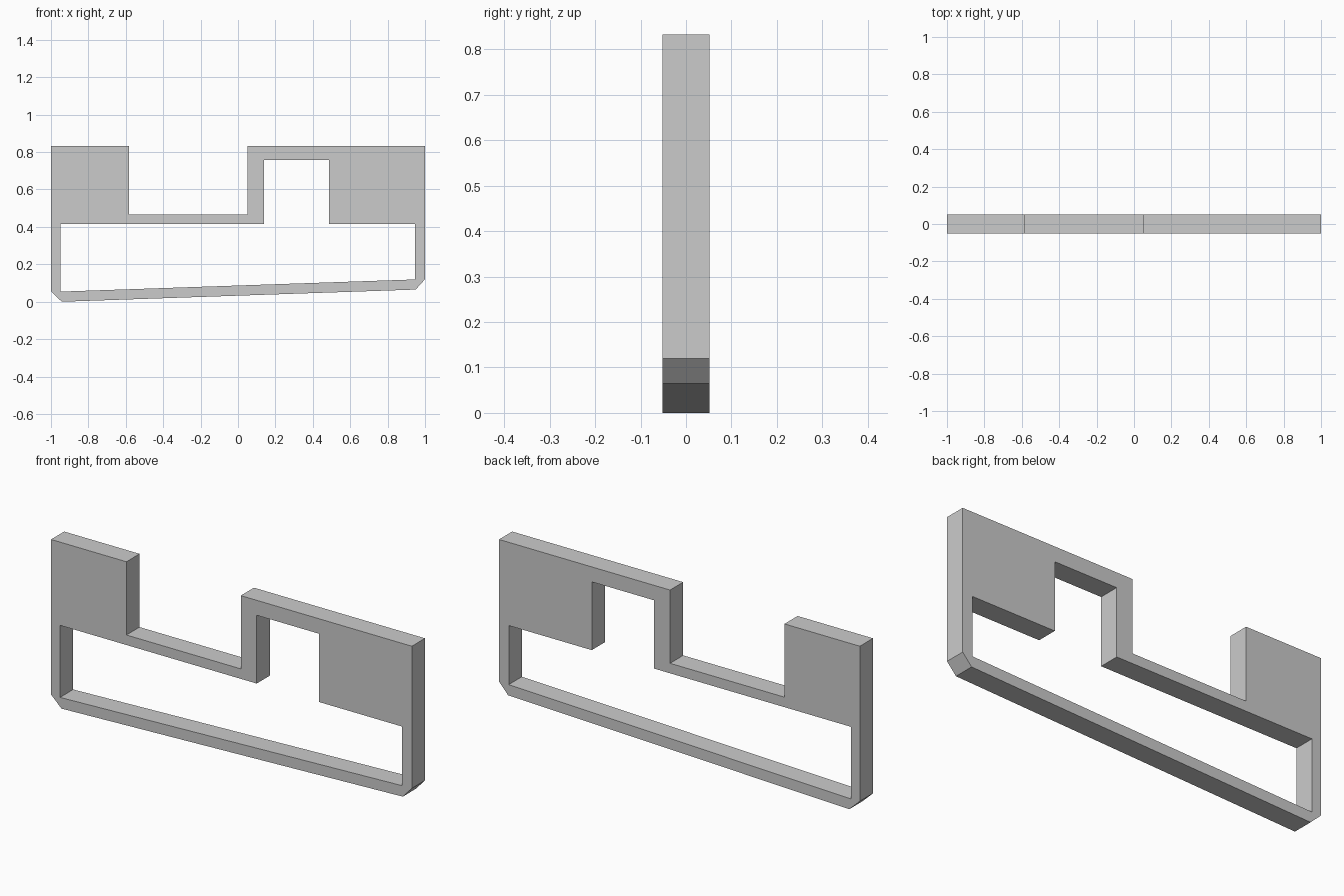
import bpy
from math import radians

cube = bpy.data.objects.get("Cube")
if cube:
    bpy.data.objects.remove(cube, do_unlink=True)

# Plain grey material
grey = bpy.data.materials.new("light grey")
grey.use_nodes = True
colour = (0.6, 0.6, 0.6, 1)
grey.diffuse_color = colour
grey.node_tree.nodes["Principled BSDF"].inputs["Base Color"].default_value = colour

HALF_DEPTH = 0.052

# Outer outline: two tall blocks, a notch between them, a sloping chamfered base
outline = [(-1, 0.832), (-0.582, 0.832), (-0.582, 0.465), (0.052, 0.465),
           (0.052, 0.832), (1, 0.832), (1, 0.12), (0.95, 0.065),
           (-0.942, 0), (-1, 0.055)]

# Opening: long window with a raised slot
opening = [(-0.95, 0.054), (0.946, 0.119), (0.946, 0.415), (0.486, 0.415),
           (0.486, 0.757), (0.14, 0.757), (0.14, 0.415), (-0.95, 0.415)]


def add_loop(curve, points):
    spline = curve.splines.new("POLY")
    spline.points.add(len(points) - 1)
    for point, (x, z) in zip(spline.points, points):
        point.co = (x, z, 0, 1)
    spline.use_cyclic_u = True


# Extruded frame plate
curve = bpy.data.curves.new("frame_profile", "CURVE")
curve.dimensions = "2D"
curve.fill_mode = "BOTH"
curve.extrude = HALF_DEPTH
for loop in (outline, opening):
    add_loop(curve, loop)
curve.materials.append(grey)

frame = bpy.data.objects.new("notched_frame", curve)
bpy.context.collection.objects.link(frame)
frame.rotation_euler.x = radians(90)

# Turn it into a flat-shaded mesh
bpy.ops.object.select_all(action="DESELECT")
frame.select_set(True)
bpy.context.view_layer.objects.active = frame
bpy.ops.object.convert(target="MESH")
bpy.ops.object.transform_apply(rotation=True)
bpy.ops.object.mode_set(mode="EDIT")
bpy.ops.mesh.select_all(action="SELECT")
bpy.ops.mesh.remove_doubles(threshold=0.0005)
bpy.ops.mesh.normals_make_consistent(inside=False)
bpy.ops.object.mode_set(mode="OBJECT")
bpy.ops.object.shade_flat()
